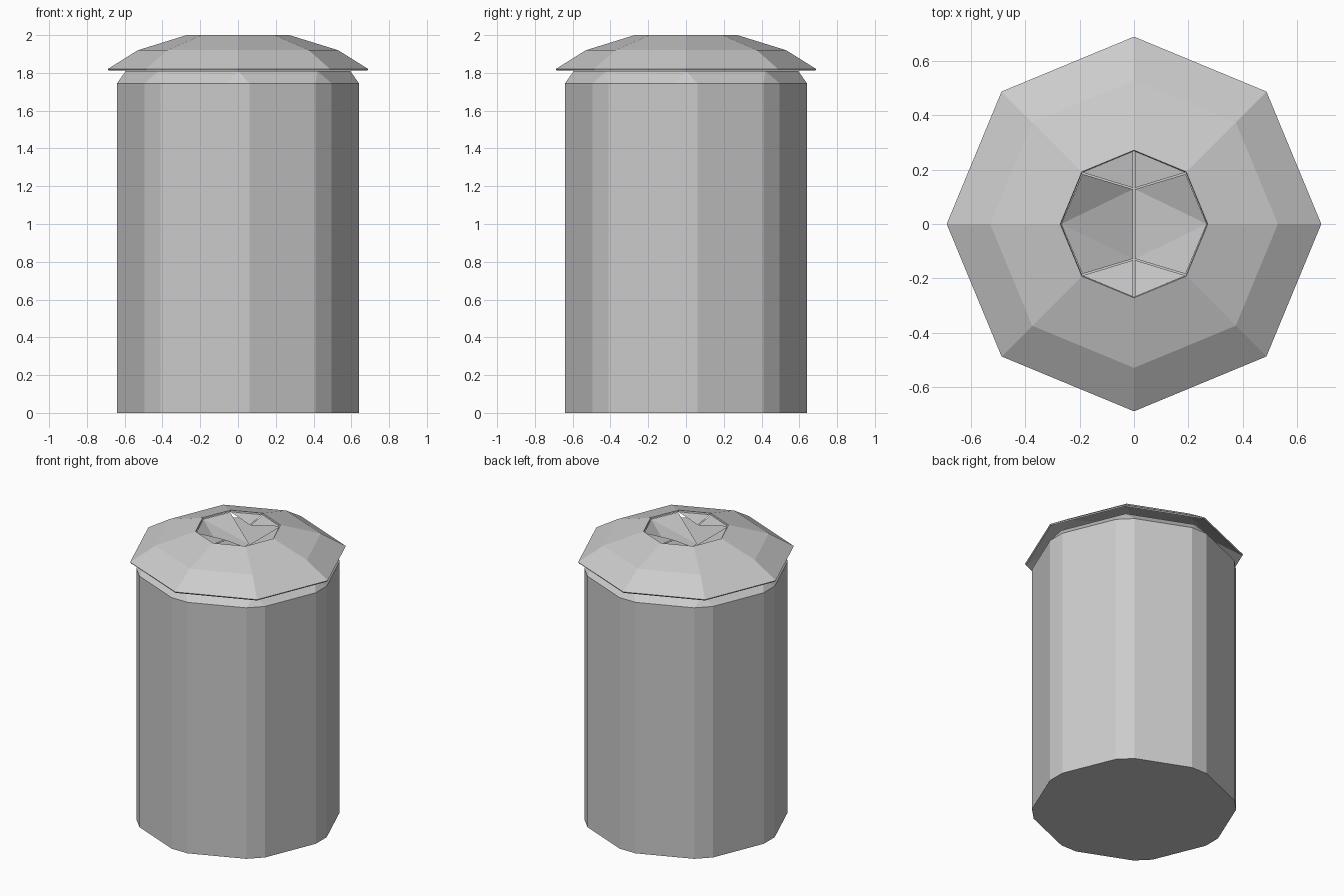
import bpy, bmesh, math

if "Cube" in bpy.data.objects:
    bpy.data.objects.remove(bpy.data.objects["Cube"])

SIDES = 8


def ring(bm, r, z, n=SIDES):
    return [bm.verts.new((r * math.cos(2 * math.pi * i / n),
                          r * math.sin(2 * math.pi * i / n), z)) for i in range(n)]


def bridge(bm, a, b):
    n = len(a)
    for i in range(n):
        j = (i + 1) % n
        bm.faces.new((a[i], a[j], b[j], b[i]))


def finish(name, bm, normals=True):
    if normals:
        bmesh.ops.recalc_face_normals(bm, faces=bm.faces)
    mesh = bpy.data.meshes.new(name)
    bm.to_mesh(mesh)
    bm.free()
    ob = bpy.data.objects.new(name, mesh)
    bpy.context.collection.objects.link(ob)
    return ob


# Body: octagonal drum, chamfered on its upright and top edges
bm = bmesh.new()
low, high = ring(bm, 0.665, 0), ring(bm, 0.665, 1.81)
bridge(bm, low, high)
bm.faces.new(low[::-1])
bm.faces.new(high)
edges = [e for e in bm.edges if max(v.co.z for v in e.verts) > 1]
bmesh.ops.bevel(bm, geom=edges, offset=0.065, offset_type='OFFSET',
                segments=1, profile=0.5, affect='EDGES')
finish("bin_body", bm)

# Lid: thin two-step octagonal dome with an opening
bm = bmesh.new()
rings = [ring(bm, r, z) for r, z in ((0.69, 1.82), (0.53, 1.92), (0.272, 2.0))]
for a, b in zip(rings, rings[1:]):
    bridge(bm, a, b)
lid = finish("lid", bm, False)
mod = lid.modifiers.new("thickness", 'SOLIDIFY')
mod.thickness = 0.01
mod.offset = -1

# Flaps pushed into the opening: two large ones and four small triangles
R, Q = 0.268, 0.19
for sx, side in ((-1, "left"), (1, "right")):
    bm = bmesh.new()
    pts = [(sx * 0.004, -0.128, 1.84), (sx * Q, -Q + 0.006, 1.99), (sx * R, 0, 1.99),
           (sx * Q, Q - 0.006, 1.99), (sx * 0.004, 0.128, 1.84)]
    v = [bm.verts.new(p) for p in pts]
    for tri in ((0, 1, 2), (0, 2, 4), (2, 3, 4)):
        order = tri if sx > 0 else tri[::-1]
        bm.faces.new([v[i] for i in order])
    finish(side + "_flap", bm, False)
    for sy, end in ((-1, "front"), (1, "back")):
        bm = bmesh.new()
        pts = [(sx * Q, sy * Q, 1.99), (sx * 0.003, sy * R, 1.99),
               (sx * 0.003, sy * 0.133, 1.97)]
        if sx * sy < 0:
            pts.reverse()
        bm.faces.new([bm.verts.new(p) for p in pts])
        finish(f"{end}_{side}_corner_flap", bm, False)
